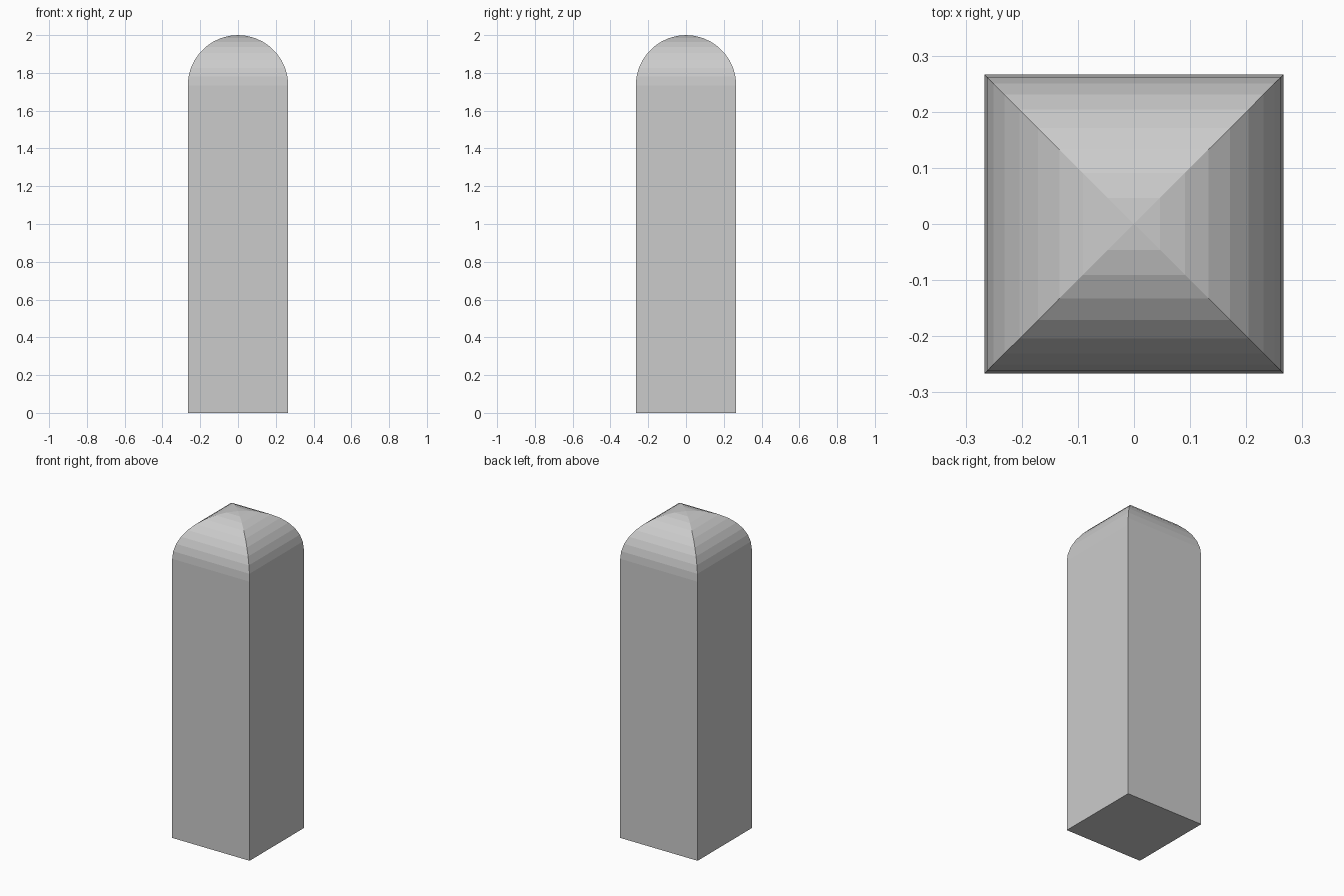
import bpy, bmesh, math

if "Cube" in bpy.data.objects:
    bpy.data.objects.remove(bpy.data.objects["Cube"])

HALF = 0.266      # half width of the square post, also the cap radius
HEIGHT = 2.0
STEPS = 9         # flat bands in the rounded cap


def square_ring(bm, half, z):
    return [bm.verts.new((sx * half, sy * half, z))
            for sx, sy in ((-1, -1), (1, -1), (1, 1), (-1, 1))]


bm = bmesh.new()

# Post base and the quarter-circle cap profile, as square rings
rings = [square_ring(bm, HALF, 0)]
for i in range(STEPS):
    a = math.radians(90) * i / STEPS
    rings.append(square_ring(bm, HALF * math.cos(a),
                             HEIGHT - HALF + HALF * math.sin(a)))

# Bottom and side bands
bm.faces.new(reversed(rings[0]))
for low, high in zip(rings, rings[1:]):
    for k in range(4):
        n = (k + 1) % 4
        bm.faces.new((low[k], low[n], high[n], high[k]))

# Peak
peak = bm.verts.new((0, 0, HEIGHT))
for k in range(4):
    bm.faces.new((rings[-1][k], rings[-1][(k + 1) % 4], peak))

mesh = bpy.data.meshes.new("rounded_post")
bm.to_mesh(mesh)
bm.free()
bpy.context.collection.objects.link(bpy.data.objects.new("rounded_post", mesh))
